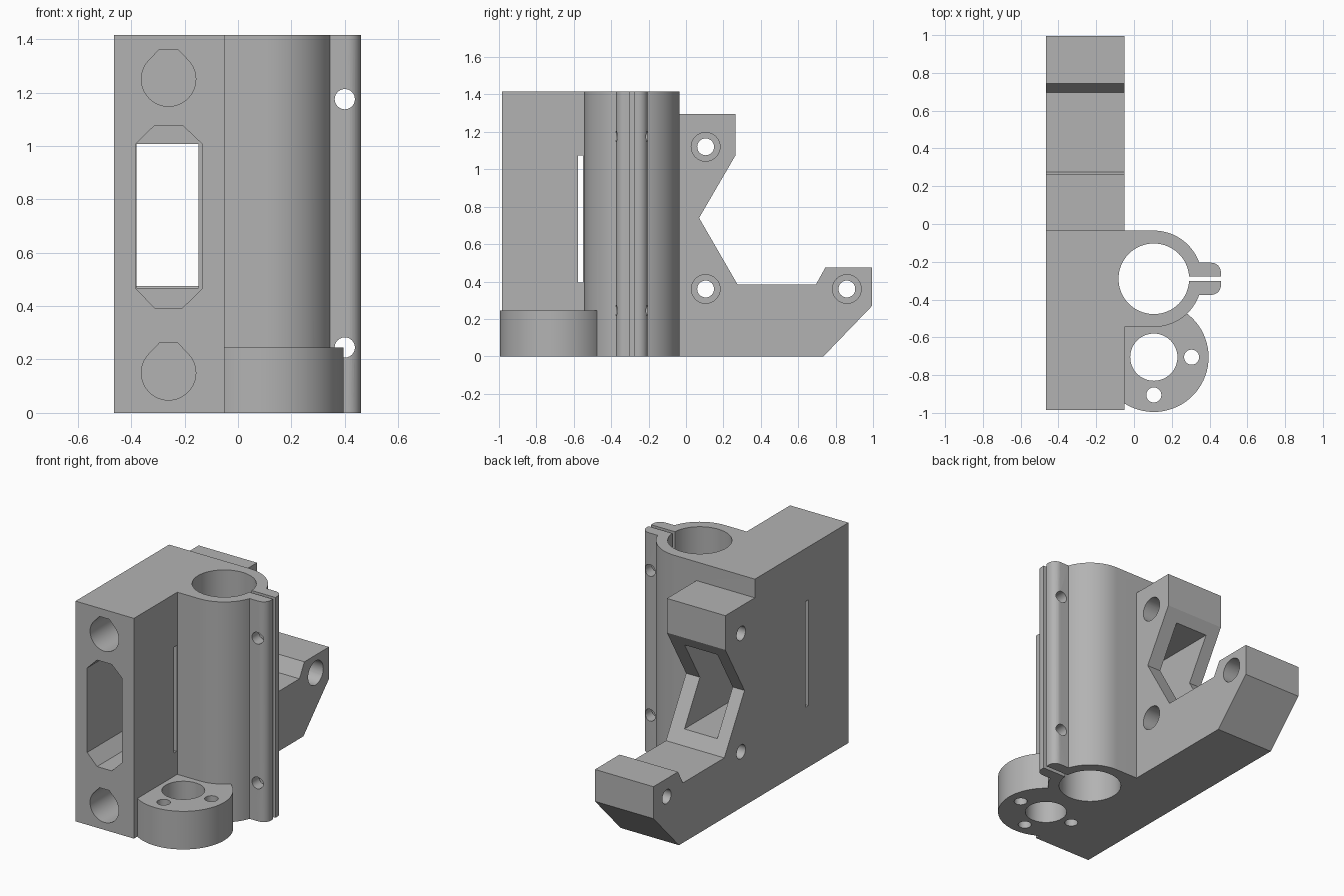
import bpy, bmesh
from math import sin, cos, radians, asin, degrees
from mathutils import Vector

cube = bpy.data.objects.get("Cube")
if cube:
    bpy.data.objects.remove(cube, do_unlink=True)

grey = bpy.data.materials.new("plain_grey")
grey.use_nodes = True
grey.diffuse_color = (0.45, 0.45, 0.45, 1)
grey.node_tree.nodes["Principled BSDF"].inputs["Base Color"].default_value = grey.diffuse_color


def arc(cx, cy, r, start, end, steps):
    """Points on an arc, angles in degrees."""
    angles = [radians(start + (end - start) * i / steps) for i in range(steps + 1)]
    return [(cx + r * cos(a), cy + r * sin(a)) for a in angles]


def circle(cx, cy, r, steps=48):
    return arc(cx, cy, r, 0, 360, steps)[:-1]


def rect(a0, b0, a1, b1):
    return [(a0, b0), (a1, b0), (a1, b1), (a0, b1)]


def prism(name, outline, axis, low, high):
    """Extrude a 2D outline along an axis; the outline holds the other two axes in order."""
    def place(p, d):
        return {"X": Vector((d, *p)), "Y": Vector((p[0], d, p[1])), "Z": Vector((*p, d))}[axis]
    bm = bmesh.new()
    face = bm.faces.new([bm.verts.new(place(p, low)) for p in outline])
    side = bmesh.ops.extrude_face_region(bm, geom=[face])
    verts = [v for v in side["geom"] if isinstance(v, bmesh.types.BMVert)]
    bmesh.ops.translate(bm, verts=verts, vec=place((0, 0), high - low))
    bmesh.ops.recalc_face_normals(bm, faces=bm.faces)
    mesh = bpy.data.meshes.new(name)
    bm.to_mesh(mesh)
    bm.free()
    mesh.materials.append(grey)
    obj = bpy.data.objects.new(name, mesh)
    bpy.context.collection.objects.link(obj)
    return obj


def combine(target, tool, operation):
    """Apply a boolean and remove the tool."""
    tool.hide_render = True
    mod = target.modifiers.new(tool.name, "BOOLEAN")
    mod.operation, mod.solver, mod.object = operation, "EXACT", tool
    bpy.context.view_layer.objects.active = target
    bpy.ops.object.modifier_apply(modifier=mod.name)
    bpy.data.objects.remove(tool, do_unlink=True)


def cut(name, outline, axis, low, high):
    combine(body, prism(name, outline, axis, low, high), "DIFFERENCE")


LEFT, RIGHT, HEIGHT = -0.465, -0.05, 1.415
TUBE_X, TUBE_Y, TUBE_R = 0.105, -0.29, 0.255
FLANGE_Y = -0.705
EAR = 0.085
ear_angle = degrees(asin(EAR / TUBE_R))

# Block, split tube and clamp ears as one outline
outline = [(LEFT, -0.985), (RIGHT, -0.985), (RIGHT, TUBE_Y - TUBE_R)]
outline += arc(TUBE_X, TUBE_Y, TUBE_R, -90, -ear_angle, 18)
outline += arc(0.41, TUBE_Y - EAR + 0.05, 0.05, -90, 0, 8)
outline += arc(0.41, TUBE_Y + EAR - 0.05, 0.05, 0, 90, 8)
outline += arc(TUBE_X, TUBE_Y, TUBE_R, ear_angle, 90, 18)
outline += [(LEFT, TUBE_Y + TUBE_R)]
body = prism("bracket_body", outline, "Z", 0, HEIGHT)

# Rear arm with V notch and raised toe
arm = [(-0.1, 0), (0.735, 0), (0.995, 0.27), (0.995, 0.475), (0.745, 0.475),
       (0.695, 0.385), (0.275, 0.385), (0.07, 0.74), (0.265, 1.075),
       (0.265, 1.295), (-0.1, 1.295)]
combine(body, prism("rear_arm", arm, "X", LEFT, RIGHT), "UNION")

# Round flange at the foot
flange = prism("foot_flange", circle(TUBE_X, FLANGE_Y, 0.29, 72), "Z", 0, 0.245)
combine(body, flange, "UNION")

# Tube bore and clamp slit
cut("tube_bore", circle(TUBE_X, TUBE_Y, 0.187, 64), "Z", -0.1, 1.6)
cut("clamp_slit", rect(0.2, TUBE_Y - 0.013, 0.6, TUBE_Y + 0.013), "Z", -0.1, 1.6)

# Flange centre hole and screw holes, the inner one ending inside the block
cut("flange_bore", circle(TUBE_X, FLANGE_Y, 0.125), "Z", -0.1, 0.4)
for dx, dy in ((0.2, 0), (0, -0.2), (-0.2, 0)):
    cut("flange_screw_hole", circle(TUBE_X + dx, FLANGE_Y + dy, 0.04, 24), "Z", -0.1, 0.26)

# Clamp screw holes through the ears
for z in (0.245, 1.175):
    cut("ear_hole", circle(0.4, z, 0.038, 24), "Y", -0.45, -0.1)

# Blind teardrop rod holes in the front
for z in (0.15, 1.25):
    drop = arc(-0.26, z, 0.102, 135, 405, 36)
    drop += [(-0.26 + 0.034, z + 0.112), (-0.26 - 0.034, z + 0.112)]
    cut("rod_hole", drop, "Y", -1.1, -0.05)

# Chamfered front window, narrower rear window and thin side slot
window = [(-0.382, 0.465), (-0.312, 0.393), (-0.208, 0.393), (-0.135, 0.465),
          (-0.135, 1.008), (-0.208, 1.077), (-0.312, 1.077), (-0.382, 1.008)]
cut("front_window", window, "Y", -1.1, -0.55)
cut("rear_window", rect(-0.381, 0.468, -0.148, 1.007), "Y", -0.6, 0.5)
cut("side_slot", rect(-0.578, 0.395, -0.55, 1.075), "X", -0.6, 0.0)

# Counterbored mounting holes across the arm
for y, z in ((0.105, 1.12), (0.105, 0.36), (0.86, 0.36)):
    cut("mount_hole", circle(y, z, 0.045, 32), "X", -0.6, 0.1)
    cut("mount_counterbore", circle(y, z, 0.077, 32), "X", -0.25, 0.1)

# Smooth the round walls, keep the edges sharp
for obj in bpy.context.selected_objects:
    obj.select_set(False)
body.select_set(True)
bpy.context.view_layer.objects.active = body
bpy.ops.object.shade_smooth_by_angle(angle=radians(30))
